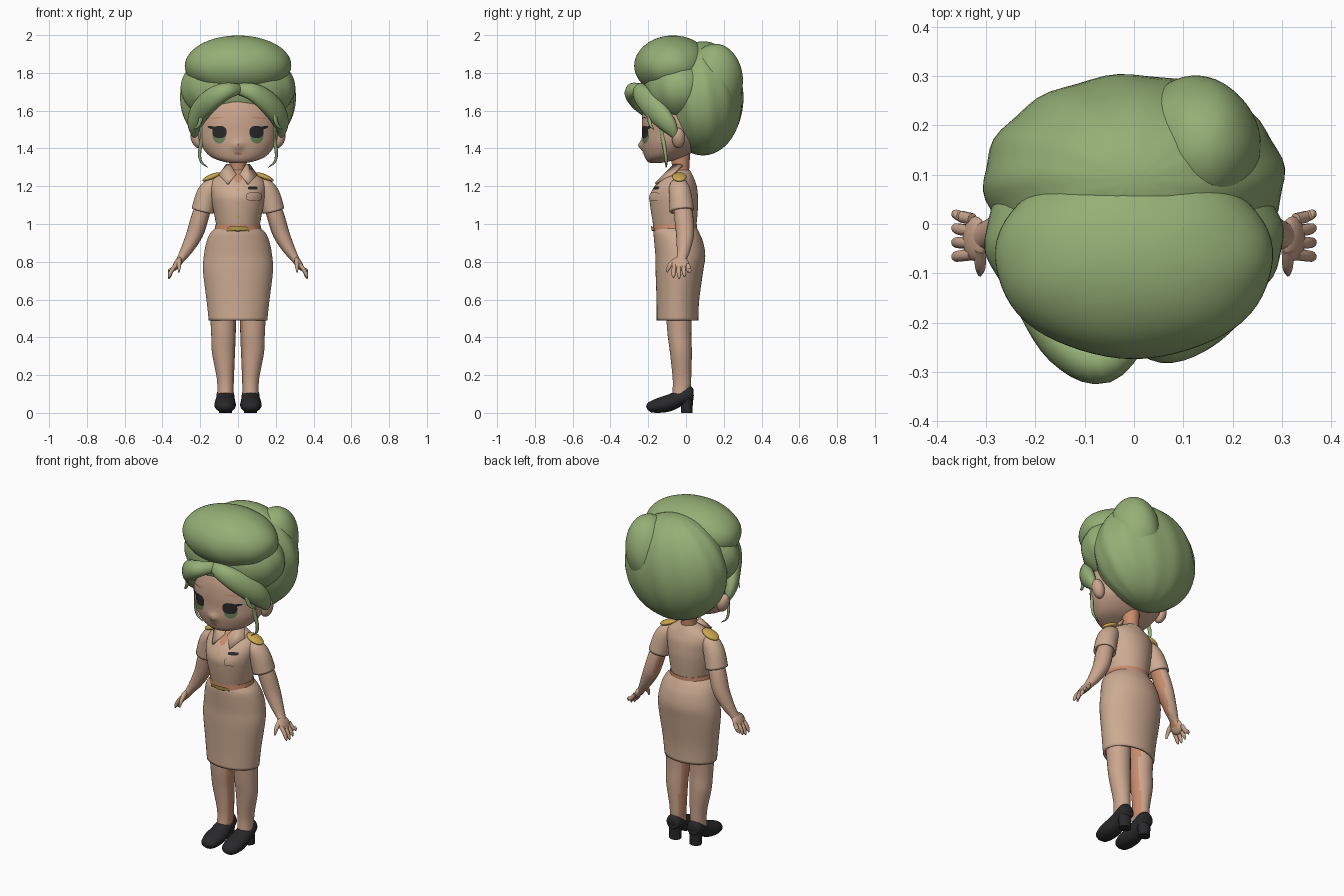
import bpy, bmesh, math
from mathutils import Vector, Matrix
from mathutils.bvhtree import BVHTree

cube = bpy.data.objects.get("Cube")
if cube:
    bpy.data.objects.remove(cube)
made = []


def material(name, r, g, b):
    m = bpy.data.materials.new(name)
    m.use_nodes = True
    m.diffuse_color = (r, g, b, 1)
    shader = next(n for n in m.node_tree.nodes if n.type == 'BSDF_PRINCIPLED')
    shader.inputs["Base Color"].default_value = (r, g, b, 1)
    shader.inputs["Roughness"].default_value = 0.8
    return m


GREEN = material("hair green", 0.30, 0.43, 0.18)
SKIN = material("skin", 0.60, 0.38, 0.27)
FLUSH = material("flushed skin", 0.58, 0.26, 0.15)
TAN = material("uniform tan", 0.61, 0.41, 0.29)
GOLD = material("gold", 0.60, 0.38, 0.08)
BLACK = material("shoe black", 0.022, 0.022, 0.024)
IRIS = material("iris green", 0.14, 0.23, 0.11)
LIP = material("lip rose", 0.48, 0.20, 0.14)


def finish(name, bm, mat):
    bmesh.ops.recalc_face_normals(bm, faces=bm.faces)
    me = bpy.data.meshes.new(name)
    bm.to_mesh(me)
    bm.free()
    me.materials.append(mat)
    ob = bpy.data.objects.new(name, me)
    bpy.context.collection.objects.link(ob)
    made.append(ob)
    return ob


def spline(rows, n=5):
    """Catmull-Rom through rows of numbers."""
    out = []
    for i in range(len(rows) - 1):
        a, b, c, d = (rows[min(max(i + k, 0), len(rows) - 1)] for k in (-1, 0, 1, 2))
        for j in range(n):
            t = j / n
            out.append([q + t / 2 * (r - p + t * (2 * p - 5 * q + 4 * r - s + t * (3 * (q - r) + s - p)))
                        for p, q, r, s in zip(a, b, c, d)])
    return out + [list(rows[-1])]


def bridge(name, rings, mat, hollow=False):
    """Skin a list of rings; a hollow part stays open at its last ring."""
    bm = bmesh.new()
    loops = [[bm.verts.new((p.x, p.y, max(p.z, 0))) for p in ring] for ring in rings]
    n = len(loops[0])
    for lo, hi in zip(loops, loops[1:]):
        for i in range(n):
            bm.faces.new((lo[i], lo[(i + 1) % n], hi[(i + 1) % n], hi[i]))
    bm.faces.new(loops[0])
    if not hollow:
        bm.faces.new(loops[-1])
    ob = finish(name, bm, mat)
    if hollow:
        shell = ob.modifiers.new("cloth thickness", 'SOLIDIFY')
        shell.thickness, shell.offset = 0.012, -1
    return ob


def loft(name, rows, mat, n=40, hollow=False):
    """Rows of z, centre x, centre y, radius x, radius y."""
    turns = [math.tau * i / n for i in range(n)]
    rings = [[Vector((cx + max(rx, .002) * math.cos(a), cy + max(ry, .002) * math.sin(a), z)) for a in turns]
             for z, cx, cy, rx, ry in spline(rows)]
    return bridge(name, rings, mat, hollow)


def tube(name, rows, mat, n=16, centre=(0, 0, 1.6), hollow=False, s=1):
    """Rows of x, y, z, thickness away from the centre, width across."""
    rows = spline(rows)
    pts = [Vector((s * r[0], r[1], r[2])) for r in rows]
    rings = []
    for i, p in enumerate(pts):
        t = (pts[min(i + 1, len(pts) - 1)] - pts[max(i - 1, 0)]).normalized()
        u = p - Vector(centre)
        u = (u - t * u.dot(t)).normalized()
        v = t.cross(u)
        a, b = (max(k, .002) for k in rows[i][3:])
        rings.append([p + u * a * math.cos(w) + v * b * math.sin(w)
                      for w in (math.tau * k / n for k in range(n))])
    return bridge(name, rings, mat, hollow)


def ellipsoid(name, centre, radii, mat, tilt=0, ripple=0, waves=12, swirl=3):
    bm = bmesh.new()
    bmesh.ops.create_uvsphere(bm, u_segments=64, v_segments=32, radius=1)
    for v in bm.verts:
        wave = math.sin(waves * math.atan2(v.co.y, v.co.x) + swirl * v.co.z)
        v.co *= 1 + ripple * wave * (1 - v.co.z ** 2)
    bm.transform(Matrix.Translation(centre) @ Matrix.Rotation(tilt, 4, 'Y') @ Matrix.Diagonal((*radii, 1)))
    return finish(name, bm, mat)


def surface(ob):
    me = ob.data
    return BVHTree.FromPolygons([v.co for v in me.vertices], [p.vertices[:] for p in me.polygons])


def patch(name, host, x, z, rx, rz, mat, lift=0.004, turn=0, power=1.0):
    """Thin painted oval hugging the front of a host surface."""
    bm = bmesh.new()

    def place(r, a):
        c, w = math.cos(a), math.sin(a)
        dx = r * rx * math.copysign(abs(c) ** power, c)
        dz = r * rz * math.copysign(abs(w) ** power, w)
        px = x + dx * math.cos(turn) - dz * math.sin(turn)
        pz = z + dx * math.sin(turn) + dz * math.cos(turn)
        hit = host.ray_cast(Vector((px, -1, pz)), Vector((0, 1, 0)))[0]
        return bm.verts.new((px, (hit.y if hit else -0.15) - lift, pz))

    n = 24
    mid = place(0, 0)
    rings = [[place(k / 4, math.tau * i / n) for i in range(n)] for k in range(1, 5)]
    for i in range(n):
        j = (i + 1) % n
        bm.faces.new((mid, rings[0][i], rings[0][j]))
        for lo, hi in zip(rings, rings[1:]):
            bm.faces.new((lo[i], hi[i], hi[j], lo[j]))
    ob = finish(name, bm, mat)
    if ob.data.polygons[0].normal.y > 0:
        ob.data.flip_normals()
    return ob


def flush_inside(ob, s):
    ob.data.materials.append(FLUSH)
    for p in ob.data.polygons:
        if p.normal.x * s < -0.7 and p.normal.y > -0.6:
            p.material_index = 1


# Head with a small nose
head = loft("head", [(1.322, 0, -.165, .03, .02), (1.332, 0, -.145, .085, .06), (1.36, 0, -.112, .15, .108),
                     (1.42, 0, -.078, .197, .155), (1.48, 0, -.065, .212, .168), (1.55, 0, -.06, .215, .173),
                     (1.62, 0, -.06, .2, .163), (1.70, 0, -.06, .16, .13), (1.76, 0, -.06, .08, .06)], SKIN, 64)
for v in head.data.vertices:
    if v.co.y < -0.1:
        v.co.y -= 0.022 * math.exp(-(v.co.x / .02) ** 2 - ((v.co.z - 1.415) / .022) ** 2)
face = surface(head)
patch("lips", face, 0, 1.372, .022, .008, LIP)
loft("neck", [(1.23, 0, -.025, .05, .048), (1.29, 0, -.028, .043, .045), (1.40, 0, -.03, .05, .055)], FLUSH, 24)

# Hair masses
ellipsoid("back_hair", (0, .09, 1.665), (.305, .213, .302), GREEN, ripple=.012)
ellipsoid("crown_hair", (0, -.03, 1.72), (.303, .2, .2), GREEN, ripple=.008)
ellipsoid("front_roll", (0, -.07, 1.838), (.282, .203, .16), GREEN, ripple=.006, waves=7)
ellipsoid("twist_lobe", (.125, .155, 1.76), (.13, .145, .195), GREEN, tilt=.15, ripple=.01, waves=5)

# Blouse, skirt and belt
torso = loft("blouse", [(.97, 0, -.058, .11, .11), (1.02, 0, -.06, .12, .118), (1.1, 0, -.063, .135, .127),
                        (1.15, 0, -.064, .142, .127), (1.2, 0, -.055, .146, .112), (1.24, 0, -.045, .13, .088),
                        (1.27, 0, -.035, .08, .064), (1.285, 0, -.03, .052, .05)], TAN, 56)
loft("skirt", [(.985, 0, -.058, .112, .112), (.95, 0, -.05, .148, .122), (.9, 0, -.038, .168, .13),
               (.83, 0, -.03, .181, .132), (.75, 0, -.035, .185, .126), (.6, 0, -.043, .167, .113),
               (.49, 0, -.045, .155, .11)], TAN, 56, hollow=True)
loft("belt", [(.968, 0, -.058, .124, .116), (.98, 0, -.058, .122, .116), (.998, 0, -.058, .119, .116)], FLUSH)
chest = surface(torso)
patch("buckle", chest, 0, .975, .06, .02, GOLD, .009, power=.7).location = (0, -.004, -.006)
patch("neck_opening", chest, 0, 1.25, .022, .032, FLUSH)
patch("name_badge", chest, .078, 1.19, .026, .008, BLACK, power=.5)
patch("pocket", chest, .085, 1.145, .042, .022, TAN, .009, power=.6)
for z in (1.18, 1.11, 1.04):
    patch("button", chest, 0, z, .007, .007, GOLD)

for s, side in ((1, "left_"), (-1, "right_")):
    # Eye, lash and brow
    patch(side + "iris", face, s * .1, 1.468, .036, .042, IRIS, .003)
    patch(side + "pupil", face, s * .098, 1.487, .038, .032, BLACK, .006, power=.8)
    patch(side + "lash", face, s * .13, 1.508, .032, .008, BLACK, .007, turn=s * .25)
    patch(side + "brow", face, s * .11, 1.562, .042, .004, FLUSH, turn=-s * .1)
    ellipsoid(side + "ear", (s * .218, -.04, 1.455), (.032, .035, .055), SKIN, tilt=s * .3)

    # Swept fringe and loose strands
    k = 1 if s > 0 else 1.15
    tube(side + "fringe", [(-.02, -.215, 1.715, .02, .025), (.06, -.245 * k, 1.705, .035 * k, .045),
                           (.14, -.215 * k, 1.66, .038 * k, .06), (.205, -.15, 1.59, .04, .062),
                           (.232, -.09, 1.52, .032, .046), (.228, -.05, 1.45, .008, .01)], GREEN, 20, s=s)
    tube(side + "strand", [(.2, -.13, 1.55, .012, .016), (.19, -.125, 1.47, .01, .013),
                           (.203, -.11, 1.38, .008, .01), (.195, -.105, 1.33, .006, .008),
                           (.16, -.105, 1.30, .002, .003)], GREEN, 10, s=s)
    tube(side + "curl", [(.19, -.2, 1.6, .01, .014), (.205, -.19, 1.53, .008, .011),
                         (.235, -.17, 1.50, .002, .002)], GREEN, 10, s=s)

    # Collar wing and shoulder board
    bm = bmesh.new()
    corners = [(.008, -.11, 1.262), (.04, -.062, 1.312), (.06, -.02, 1.312), (.1, -.075, 1.258), (.055, -.16, 1.212)]
    bm.faces.new([bm.verts.new((s * x, y, z)) for x, y, z in corners])
    wing = finish(side + "collar", bm, TAN)
    wing.modifiers.new("thickness", 'SOLIDIFY').thickness = .014
    wing.modifiers["thickness"].offset = 0
    ellipsoid(side + "shoulder_board", (s * .138, -.035, 1.249), (.053, .038, .016), GOLD, tilt=s * .38)

    # Sleeve, arm and hand
    tube(side + "sleeve", [(.09, -.04, 1.215, .03, .035), (.135, -.037, 1.195, .05, .053),
                           (.165, -.03, 1.15, .058, .06), (.187, -.022, 1.07, .06, .065)],
         TAN, 28, (0, 0, 1), True, s)
    arm = tube(side + "arm", [(.17, -.025, 1.13, .04, .042), (.2, -.012, 1.04, .046, .05),
                              (.228, -.005, .95, .044, .048), (.268, -.012, .87, .033, .037),
                              (.30, -.022, .82, .022, .028), (.318, -.03, .79, .018, .034)],
               SKIN, 20, (0, 0, .8), s=s)
    flush_inside(arm, s)
    ellipsoid(side + "palm", (s * .322, -.03, .79), (.018, .045, .042), SKIN, tilt=-s * .5)
    for i, name in enumerate(("index", "middle", "ring", "little")):
        y = -.062 + .024 * i
        tip = (.715, .71, .72, .74)[i]
        tube(side + name + "_finger", [(.328, y, .785, .011, .012), (.35, y * 1.1 + .004, .755, .011, .012),
                                       (.362, y * 1.2 + .008, tip + .015, .009, .01),
                                       (.366, y * 1.2 + .008, tip, .003, .003)], SKIN, 10, (0, 0, .75), s=s)
    tube(side + "thumb", [(.312, -.05, .81, .013, .016), (.312, -.085, .78, .011, .013),
                          (.313, -.102, .745, .004, .005)], SKIN, 10, (0, 0, .75), s=s)

    # Leg
    leg = loft(side + "leg", [(.07, s * .067, -.03, .042, .045), (.14, s * .066, -.022, .043, .048),
                              (.2, s * .068, -.022, .047, .05), (.32, s * .077, -.027, .061, .058),
                              (.42, s * .077, -.035, .065, .063), (.56, s * .08, -.038, .07, .07)], SKIN, 28)
    flush_inside(leg, s)

    # Court shoe and block heel
    tube(side + "shoe", [(.068, -.207, .024, .01, .012), (.068, -.19, .03, .028, .04), (.068, -.14, .04, .04, .056),
                         (.068, -.09, .052, .044, .055), (.067, -.04, .075, .042, .049), (.067, 0, .094, .044, .047),
                         (.067, .028, .106, .038, .04), (.067, .04, .108, .018, .02)],
         BLACK, 24, (s * .067, 0, -9), s=s)
    loft(side + "heel", [(0, s * .067, .005, .034, .03), (.05, s * .067, .004, .036, .032),
                         (.1, s * .067, .002, .042, .036)], BLACK, 24)

# Smooth shading with crisp rims
bpy.ops.object.select_all(action='DESELECT')
for ob in made:
    ob.select_set(True)
bpy.context.view_layer.objects.active = made[0]
bpy.ops.object.shade_smooth_by_angle(angle=math.radians(50))
